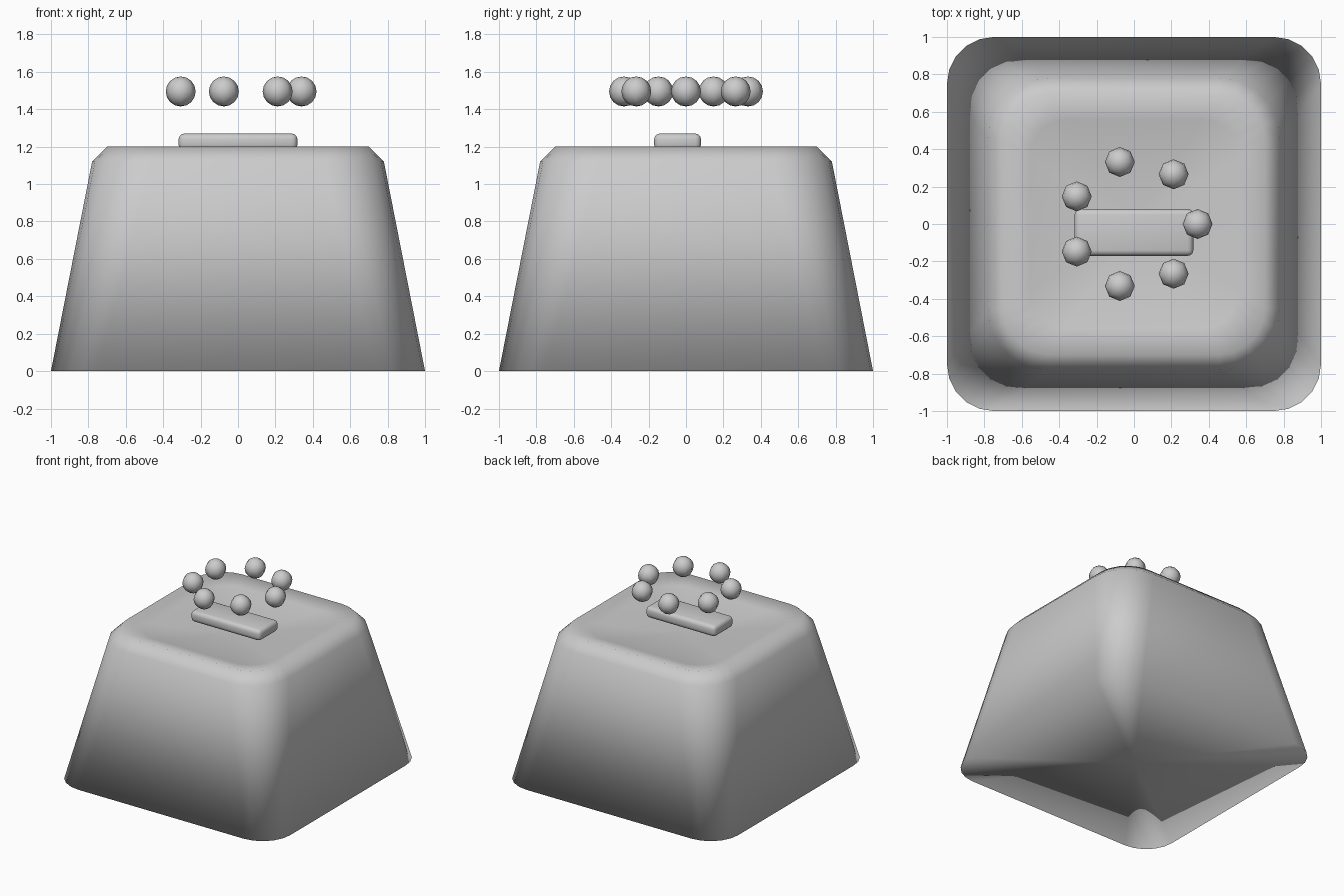
import bpy, bmesh, math
from mathutils import Vector

cube = bpy.data.objects.get("Cube")
if cube:
    bpy.data.objects.remove(cube, do_unlink=True)

grey = bpy.data.materials.new("plain_grey")
grey.use_nodes = True
grey.diffuse_color = (0.6, 0.6, 0.6, 1)
grey.node_tree.nodes["Principled BSDF"].inputs["Base Color"].default_value = (0.6, 0.6, 0.6, 1)


def finish(name, bm):
    """Turn a bmesh into a smooth grey object."""
    bmesh.ops.recalc_face_normals(bm, faces=bm.faces)
    for f in bm.faces:
        f.smooth = True
    mesh = bpy.data.meshes.new(name)
    bm.to_mesh(mesh)
    bm.free()
    mesh.materials.append(grey)
    obj = bpy.data.objects.new(name, mesh)
    bpy.context.collection.objects.link(obj)
    return obj


def rounded_square(bm, half, radius, z, steps=5):
    """Ring of vertices around a square with round corners."""
    ring = []
    for corner in range(4):
        mid = math.radians(45 + 90 * corner)
        c = half - radius
        cx = math.copysign(c, math.cos(mid))
        cy = math.copysign(c, math.sin(mid))
        for i in range(steps + 1):
            a = math.radians(90 * (corner + i / steps))
            ring.append(bm.verts.new((cx + radius * math.cos(a), cy + radius * math.sin(a), z)))
    return ring


def bridge(bm, a, b):
    for i in range(len(a)):
        j = (i + 1) % len(a)
        bm.faces.new((a[i], a[j], b[j], b[i]))


def fan(bm, ring, z):
    tip = bm.verts.new((0, 0, z))
    for i in range(len(ring)):
        bm.faces.new((ring[i], ring[(i + 1) % len(ring)], tip))


# Tapered cap: base, shoulder, rim, then a shallow dish
RIM, TOP, DISH = 0.70, 1.20, 0.08
bm = bmesh.new()
rings = [rounded_square(bm, 1.0, 0.25, 0),
         rounded_square(bm, 0.78, 0.32, 1.12),
         rounded_square(bm, RIM, 0.25, TOP)]
for t in (0.8, 0.6, 0.4, 0.2):
    rings.append(rounded_square(bm, RIM * t, 0.25 * t, TOP - DISH * (1 - t * t)))
for a, b in zip(rings, rings[1:]):
    bridge(bm, a, b)
fan(bm, rings[0], 0)
fan(bm, rings[-1], TOP - DISH)
finish("cap_body", bm)

# Rounded bar lying over the dish
bm = bmesh.new()
bmesh.ops.create_cube(bm, size=1)
bmesh.ops.scale(bm, vec=(0.635, 0.25, 0.09), verts=bm.verts)
bmesh.ops.bevel(bm, geom=bm.edges[:], offset=0.03, segments=3, profile=0.5, affect='EDGES')
bar = finish("top_bar", bm)
bar.location = (0, -0.045, 1.225)

# Ring of seven floating beads
for i in range(7):
    a = math.tau * i / 7
    bm = bmesh.new()
    bmesh.ops.create_uvsphere(bm, u_segments=8, v_segments=8, radius=0.08)
    bead = finish(f"bead_{i + 1}", bm)
    bead.location = Vector((0.34 * math.cos(a), 0.34 * math.sin(a), 1.495))
